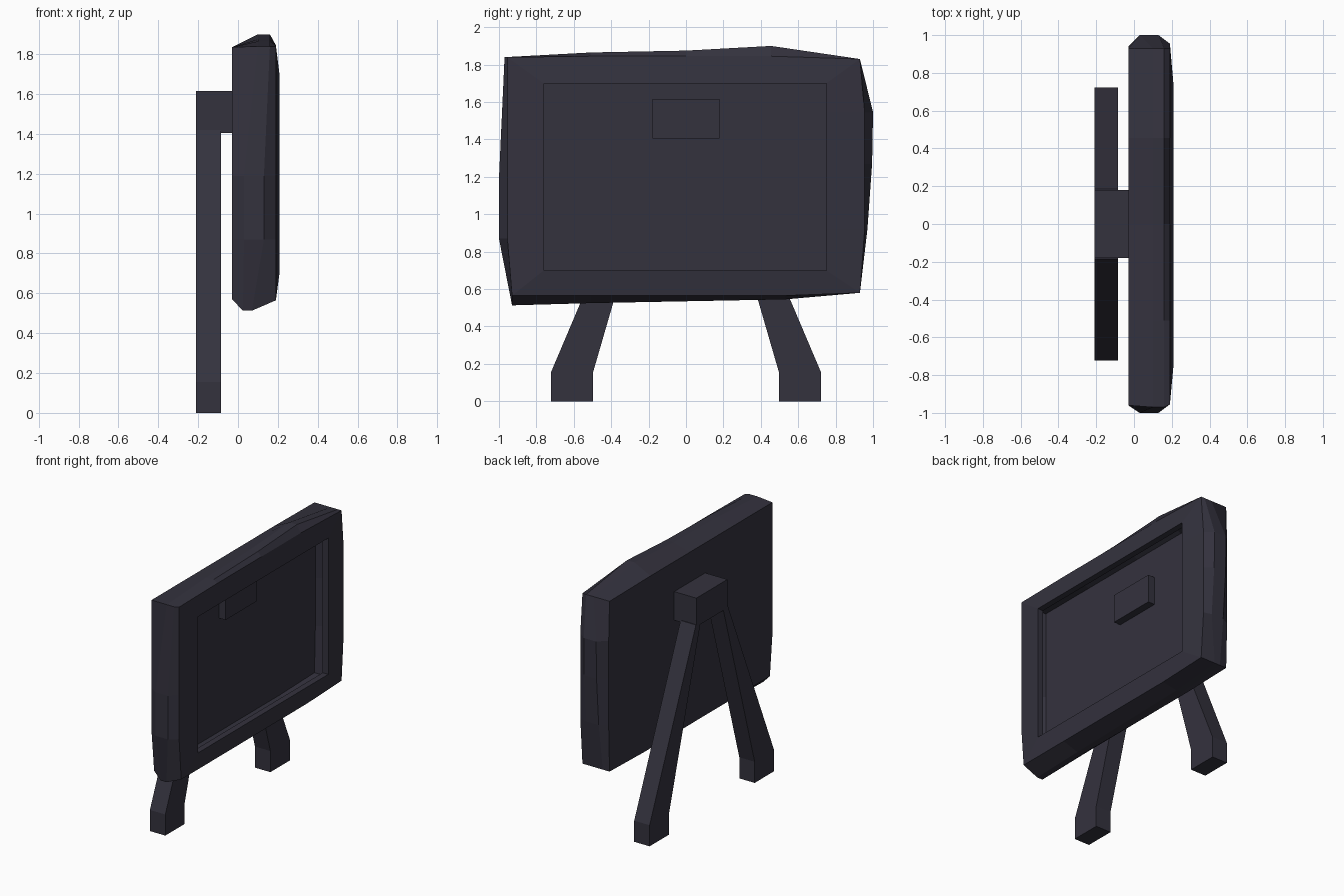
import bpy, bmesh

if "Cube" in bpy.data.objects:
    bpy.data.objects.remove(bpy.data.objects["Cube"])

mat = bpy.data.materials.new("dark_charcoal")
mat.diffuse_color = (0.034, 0.032, 0.048, 1)
mat.use_nodes = True
mat.node_tree.nodes["Principled BSDF"].inputs["Base Color"].default_value = mat.diffuse_color


def finish(name, bm):
    bmesh.ops.recalc_face_normals(bm, faces=bm.faces)
    me = bpy.data.meshes.new(name)
    bm.to_mesh(me)
    bm.free()
    me.materials.append(mat)
    ob = bpy.data.objects.new(name, me)
    bpy.context.collection.objects.link(ob)
    return ob


def extrude_x(name, profile, x0, x1):
    """Prism from a (y, z) profile running along x."""
    bm = bmesh.new()
    f = bm.faces.new([bm.verts.new((x0, y, z)) for y, z in profile])
    ext = bmesh.ops.extrude_face_region(bm, geom=[f], use_keep_orig=True)
    vs = [g for g in ext["geom"] if isinstance(g, bmesh.types.BMVert)]
    bmesh.ops.translate(bm, verts=vs, vec=(x1 - x0, 0, 0))
    return finish(name, bm)


def clamp_to(points, y0, y1, z0, z1):
    return [(min(max(y, y0), y1), min(max(z, z0), z1)) for y, z in points]


# Hollow board: irregular hewn outline, flat back, open front with a lip
outline = [(-.97, 1.84), (-.51, 1.865), (0, 1.875), (.455, 1.9), (.93, 1.83),
           (1.0, 1.545), (.995, 1.27), (.97, .92), (.93, .58), (.53, .545),
           (-.51, .525), (-.93, .513), (-1.0, .87), (-1.0, 1.19)]
back = clamp_to(outline, -.96, .94, .57, 1.835)
front = clamp_to(outline, -.955, .955, .565, 1.845)
opening = clamp_to(outline, -.76, .75, .70, 1.70)


def lean(z, low, side, high):
    return low if z < .6 else high if z > 1.8 else side


rings = [
    [(-.03, y, z) for y, z in back],
    [(lean(z, .025, .03, .10), y, z) for y, z in outline],
    [(lean(z, .07, .13, .16), y, z) for y, z in outline],
    [(.19, y, z) for y, z in front],
    [(.208, y, z) for y, z in opening],
    [(.163, y, z) for y, z in opening],
]
bm = bmesh.new()
loops = [[bm.verts.new(p) for p in r] for r in rings]
n = len(outline)
bm.faces.new(loops[0])
for a, b in zip(loops, loops[1:]):
    for i in range(n):
        j = (i + 1) % n
        bm.faces.new((a[i], a[j], b[j], b[i]))
finish("board_shell", bm)

# Mounting block that passes through the back of the board
extrude_x("mounting_block", [(-.18, 1.405), (.18, 1.405), (.18, 1.615), (-.18, 1.615)],
          -.21, .025)

# Splayed legs with upright feet
leg = [(.497, 0), (.722, 0), (.722, .155), (.185, 1.42), (.13, 1.42), (.497, .155)]
for side, label in ((1, "right"), (-1, "left")):
    extrude_x(label + "_leg", [(side * y, z) for y, z in leg], -.21, -.085)
